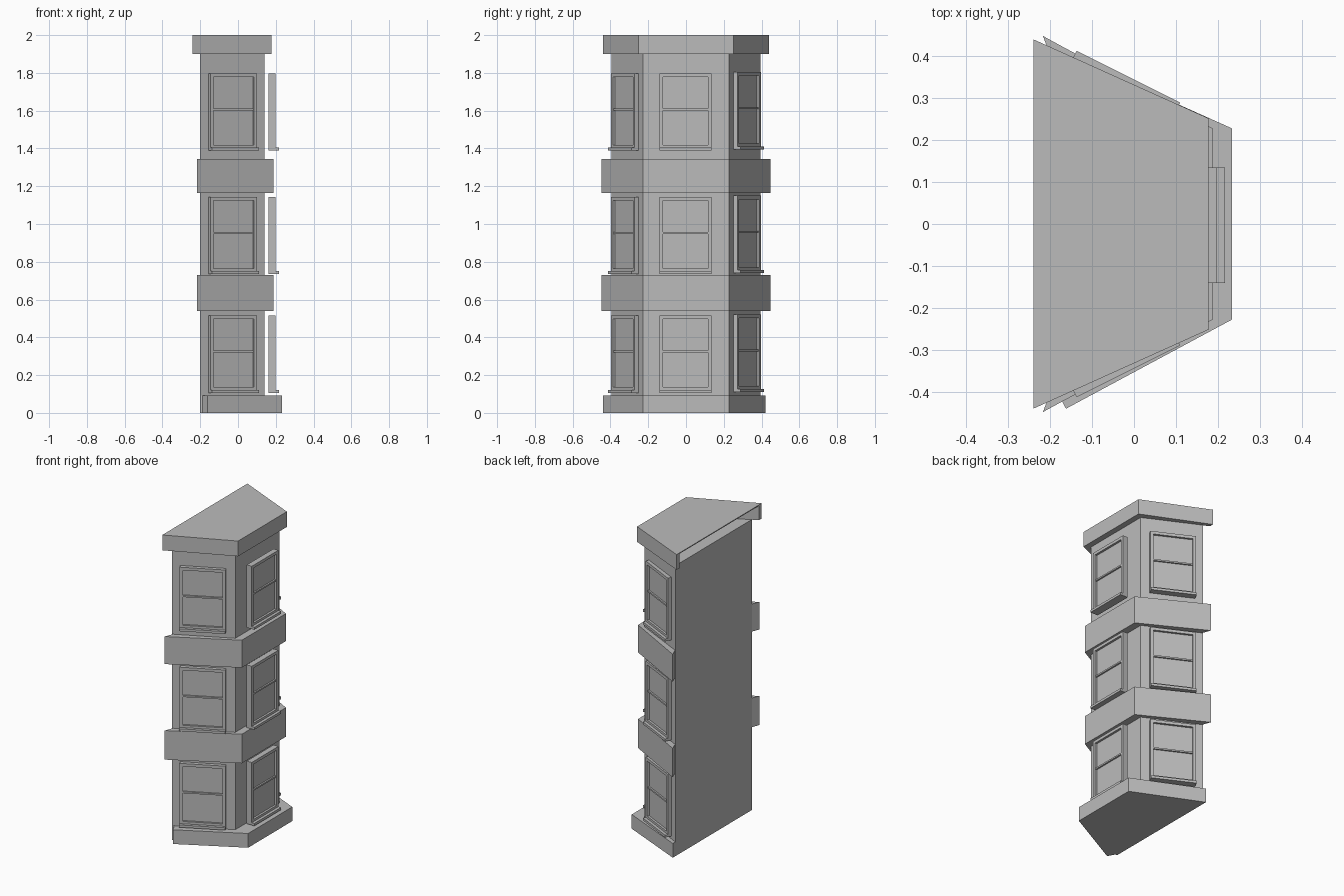
import bpy, bmesh, math
from mathutils import Matrix, Vector

if "Cube" in bpy.data.objects:
    bpy.data.objects.remove(bpy.data.objects["Cube"])

stone = bpy.data.materials.new("plain_grey")
stone.diffuse_color = (0.5, 0.5, 0.5, 1)
stone.use_nodes = True
stone.node_tree.nodes["Principled BSDF"].inputs["Base Color"].default_value = stone.diffuse_color


def finish(bm, name):
    bmesh.ops.recalc_face_normals(bm, faces=bm.faces)
    me = bpy.data.meshes.new(name)
    bm.to_mesh(me)
    bm.free()
    me.materials.append(stone)
    ob = bpy.data.objects.new(name, me)
    bpy.context.collection.objects.link(ob)
    return ob


def prism(name, pts, z0, z1):
    """Extrude a plan outline from z0 to z1."""
    bm = bmesh.new()
    f = bm.faces.new([bm.verts.new((x, y, z0)) for x, y in pts])
    r = bmesh.ops.extrude_face_region(bm, geom=[f])
    vs = [v for v in r["geom"] if isinstance(v, bmesh.types.BMVert)]
    bmesh.ops.translate(bm, verts=vs, vec=(0, 0, z1 - z0))
    return finish(bm, name)


def wrap(name, outer, inner, z0, z1):
    """U-shaped course around the bay: half plans mirrored across y."""
    flip = lambda pts: [(x, -y) for x, y in reversed(pts)]
    bm = bmesh.new()
    o = outer + flip(outer)
    i = inner + flip(inner)
    ring = [[[bm.verts.new((x, y, z)) for x, y in p] for z in (z0, z1)] for p in (o, i)]
    (ob, ot), (ib, it) = ring
    for k in range(len(o) - 1):
        for a, b in ((ob, ot), (ot, it), (it, ib), (ib, ob)):
            bm.faces.new((a[k], a[k + 1], b[k + 1], b[k]))
    for k in (0, -1):
        bm.faces.new((ob[k], ot[k], it[k], ib[k]))
    return finish(bm, name)


def box(bm, m, d0, d1, u0, u1, z0, z1):
    s = Matrix.Diagonal((d1 - d0, u1 - u0, z1 - z0, 1))
    c = Matrix.Translation(((d0 + d1) / 2, (u0 + u1) / 2, (z0 + z1) / 2))
    bmesh.ops.create_cube(bm, size=1, matrix=m @ c @ s)


def window(name, x, y, angle, z):
    """Sash window: frame, recessed pane, middle rail and sill."""
    m = Matrix.Translation((x, y, z)) @ Matrix.Rotation(math.radians(angle), 4, 'Z')
    w, h, b, back = 0.138, 0.398, 0.019, -0.036
    bm = bmesh.new()
    box(bm, m, back, 0, -w, -w + b, 0, h)
    box(bm, m, back, 0, w - b, w, 0, h)
    box(bm, m, back, 0, -w + b, w - b, h - b, h)
    box(bm, m, back, 0, -w + b, w - b, 0, b)
    box(bm, m, back, -0.014, -w + b, w - b, b, h - b)
    box(bm, m, -0.014, -0.004, -w + b, w - b, 0.202, 0.212)
    box(bm, m, back, 0.019, -w, w, -0.012, 0.004)
    finish(bm, name)


# body of the bay
body = [(-0.2, 0.395), (0.14, 0.228)]
prism("bay_body", body + [(0.14, -0.228), (-0.2, -0.395)], 0, 1.9)

# base plinth, one end cut square to its side
prism("plinth", [(-0.2, 0.422), (0.233, 0.228), (0.233, -0.228),
                 (-0.162, -0.44), (-0.187, -0.393), (-0.2, -0.393)], 0, 0.093)

# floor bands
for n, (z0, z1) in enumerate(((0.54, 0.73), (1.165, 1.345))):
    wrap("floor_band_%d" % (n + 1), [(-0.217, 0.448), (0.187, 0.228)],
         [(-0.196, 0.393), (0.135, 0.225)], z0, z1)

# roof: skirt open at the back, thin top cap
wrap("roof_skirt", [(-0.24, 0.44), (0.177, 0.252)],
     [(-0.24, 0.412), (0.135, 0.225)], 1.9, 1.997)
prism("roof_cap", [(-0.24, 0.44), (0.177, 0.252), (0.177, -0.252), (-0.24, -0.44)],
      1.994, 2.0)

# three storeys of windows on three sides
for n, z in enumerate((0.117, 0.746, 1.4)):
    window("front_window_%d" % (n + 1), 0.198, -0.003, 0, z)
    window("left_window_%d" % (n + 1), -0.022, -0.334, -63.4, z)
    window("right_window_%d" % (n + 1), -0.022, 0.334, 63.4, z + 0.006)
